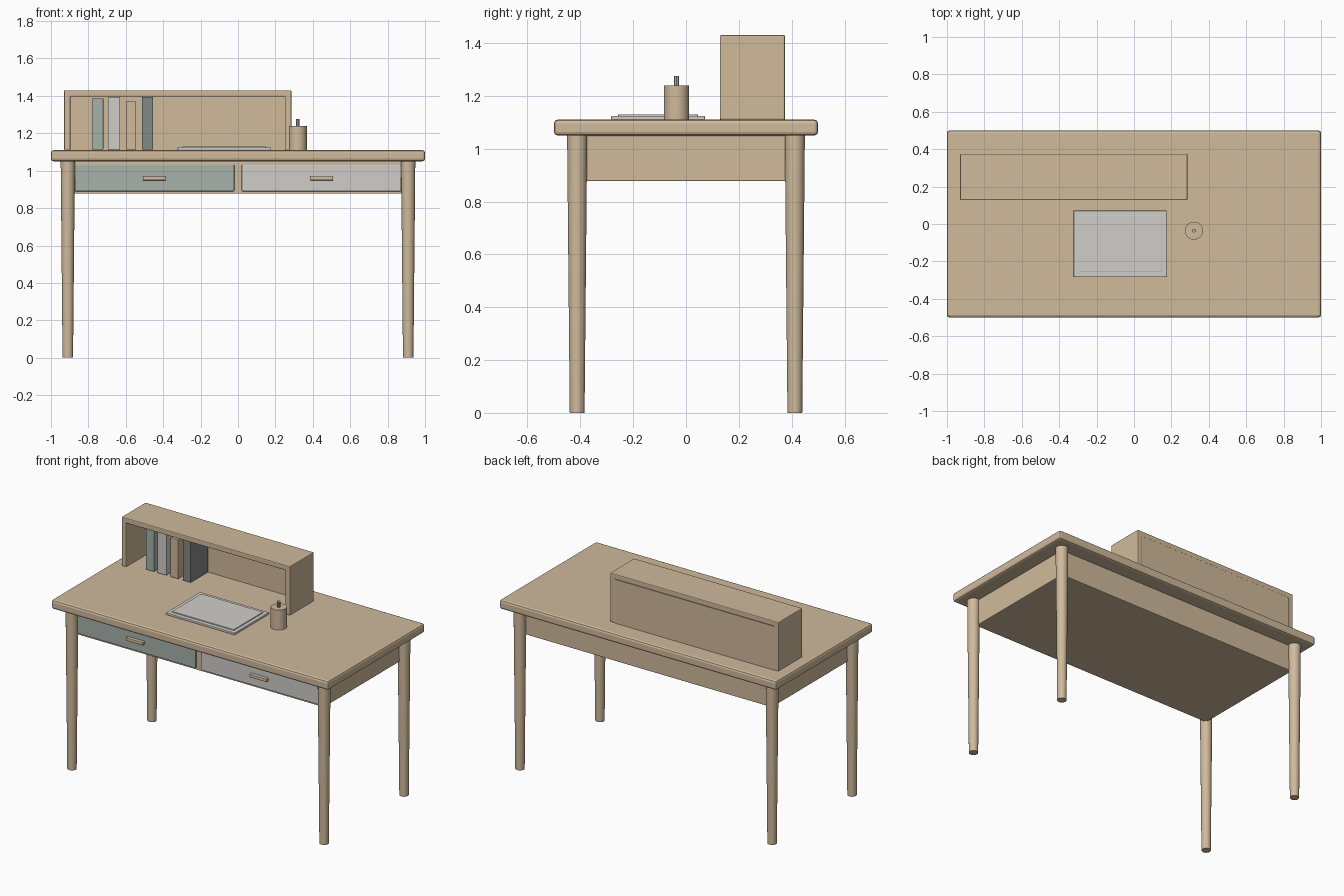
import bpy, bmesh, math

cube = bpy.data.objects.get("Cube")
if cube:
    bpy.data.objects.remove(cube, do_unlink=True)


def material(name, rgb):
    m = bpy.data.materials.new(name)
    m.use_nodes = True
    m.diffuse_color = (*rgb, 1)
    m.node_tree.nodes["Principled BSDF"].inputs["Base Color"].default_value = (*rgb, 1)
    return m


WOOD = material("pale wood", (0.63, 0.49, 0.33))
SAGE = material("sage", (0.385, 0.44, 0.40))
GREY = material("light grey", (0.63, 0.615, 0.585))
DARK = material("dark sage", (0.225, 0.255, 0.24))


def finish(name, bm, mat, bevel=0, smooth=False):
    bmesh.ops.recalc_face_normals(bm, faces=bm.faces)
    me = bpy.data.meshes.new(name)
    bm.to_mesh(me)
    bm.free()
    me.materials.append(mat)
    ob = bpy.data.objects.new(name, me)
    bpy.context.scene.collection.objects.link(ob)
    if bevel:
        mod = ob.modifiers.new("soft edges", 'BEVEL')
        mod.width, mod.segments = bevel, 2
    if smooth:
        bpy.ops.object.select_all(action='DESELECT')
        ob.select_set(True)
        bpy.context.view_layer.objects.active = ob
        bpy.ops.object.shade_smooth_by_angle(angle=math.radians(35))
    return ob


def box(name, x, y, z, mat, bevel=0):
    """Box from (low, high) ranges on each axis."""
    bm = bmesh.new()
    bmesh.ops.create_cube(bm, size=1)
    for v in bm.verts:
        for i, (lo, hi) in enumerate((x, y, z)):
            v.co[i] = hi if v.co[i] > 0 else lo
    return finish(name, bm, mat, bevel)


def column(name, x, y, z, r_low, r_high, mat, sides=32):
    """Round post, tapered between two radii."""
    bm = bmesh.new()
    bmesh.ops.create_cone(bm, cap_ends=True, segments=sides, radius1=r_low,
                          radius2=r_high, depth=z[1] - z[0])
    bmesh.ops.translate(bm, verts=bm.verts, vec=(x, y, (z[0] + z[1]) / 2))
    return finish(name, bm, mat, smooth=True)


TOP = 1.11

# Table top, drawer case and legs
box("table_top", (-1, 1), (-0.5, 0.5), (1.05, TOP), WOOD, 0.014)
box("drawer_case", (-0.9, 0.9), (-0.4, 0.4), (0.877, 1.05), WOOD, 0.005)
for sx, side in ((-1, "right"), (1, "left")):
    for sy, end in ((-1, "front"), (1, "back")):
        column(f"{end}_{side}_leg", sx * 0.91, sy * 0.412, (0, 1.05), 0.028, 0.038, WOOD)

# Drawers with bar handles
for s, side, mat in ((-1, "right", SAGE), (1, "left", GREY)):
    box(f"{side}_drawer", sorted((s * 0.02, s * 0.872)), (-0.41, -0.39),
        (0.89, 1.03), mat, 0.003)
    box(f"{side}_drawer_handle", (s * 0.447 - 0.062, s * 0.447 + 0.062), (-0.432, -0.405),
        (0.948, 0.969), WOOD, 0.004)

# Shelf unit: an arch of two sides and a top, closed by a back panel
x0, x1, y0, y1, z1, t = -0.93, 0.285, 0.128, 0.375, 1.43, 0.034
outline = [(x0, TOP), (x0, z1), (x1, z1), (x1, TOP),
           (x1 - t, TOP), (x1 - t, z1 - t), (x0 + t, z1 - t), (x0 + t, TOP)]
bm = bmesh.new()
face = bm.faces.new([bm.verts.new((x, y0, z)) for x, z in outline])
out = bmesh.ops.extrude_face_region(bm, geom=[face])
bmesh.ops.translate(bm, verts=[g for g in out["geom"] if isinstance(g, bmesh.types.BMVert)],
                    vec=(0, y1 - y0, 0))
finish("shelf_frame", bm, WOOD, 0.005)
box("shelf_back", (x0 + t, x1 - t), (y1 - 0.025, y1), (TOP, z1 - t), WOOD)

# Books
books = (("first", -0.78, 0.06, 1.387, SAGE), ("second", -0.695, 0.064, 1.394, GREY),
         ("third", -0.6, 0.055, 1.37, WOOD), ("fourth", -0.513, 0.058, 1.394, DARK))
for label, x, width, top, mat in books:
    box(f"{label}_book", (x, x + width), (0.162, 0.34), (TOP + 0.004, top), mat, 0.002)

# Writing pad with a raised sheet
box("pad_base", (-0.323, 0.174), (-0.283, 0.071), (TOP, 1.124), GREY, 0.003)
box("pad_sheet", (-0.297, 0.15), (-0.257, 0.045), (1.122, 1.13), GREY, 0.002)

# Pencil cup
column("pencil_cup", 0.32, -0.036, (TOP, 1.24), 0.048, 0.048, WOOD)
column("pencil", 0.32, -0.036, (1.2, 1.276), 0.01, 0.01, SAGE, 8)
